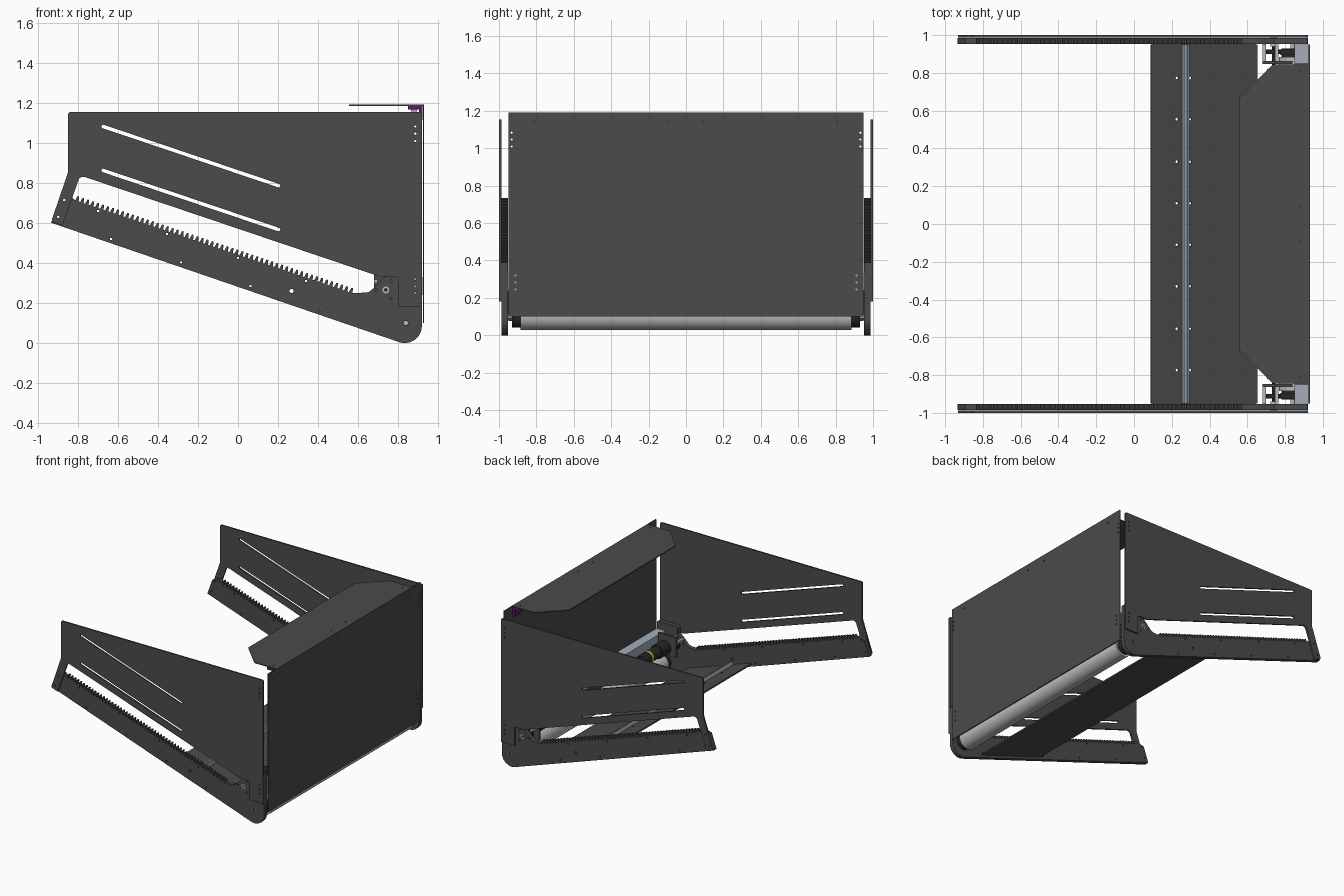
import bpy, bmesh, math
from mathutils import Matrix, Vector

if "Cube" in bpy.data.objects:
    bpy.data.objects.remove(bpy.data.objects["Cube"])


def material(name, c):
    m = bpy.data.materials.new(name)
    m.diffuse_color = (*c, 1)
    m.use_nodes = True
    m.node_tree.nodes["Principled BSDF"].inputs["Base Color"].default_value = m.diffuse_color
    return m


DARK = material("dark_sheet", (0.07, 0.07, 0.07))
BLACK = material("black", (0.02, 0.02, 0.02))
STEEL = material("blue_steel", (0.36, 0.42, 0.48))
LIGHT = material("light_metal", (0.5, 0.5, 0.5))
PURPLE = material("purple", (0.12, 0.01, 0.13))
YELLOW = material("yellow", (0.6, 0.5, 0.05))

XZ = Matrix(((1, 0, 0), (0, 0, -1), (0, 1, 0))).to_4x4()
YZ = Matrix(((0, 0, 1), (1, 0, 0), (0, 1, 0))).to_4x4()


def rounded(points):
    """Fillet every (x, y, r) corner; (x, y) corners stay sharp."""
    out = []
    n = len(points)
    for i, p in enumerate(points):
        c = Vector(p[:2])
        if len(p) < 3:
            out.append(c)
            continue
        a = (Vector(points[i - 1][:2]) - c).normalized()
        b = (Vector(points[(i + 1) % n][:2]) - c).normalized()
        half = a.angle(b) / 2
        mid = c + (a + b).normalized() * p[2] / math.sin(half)
        d = p[2] / math.tan(half)
        s, e = c + a * d - mid, c + b * d - mid
        for k in range(9):
            t = k / 8
            v = s.lerp(e, t)
            out.append(mid + v.normalized() * p[2])
    return out


def circle(x, y, r=0.006, n=14):
    return [(x + r * math.cos(2 * math.pi * k / n), y + r * math.sin(2 * math.pi * k / n)) for k in range(n)]


def slot(x0, y0, x1, y1, r):
    a = math.atan2(y1 - y0, x1 - x0)
    arc = lambda x, y, s: [(x + r * math.cos(s + math.pi * k / 8), y + r * math.sin(s + math.pi * k / 8)) for k in range(9)]
    return arc(x1, y1, a - math.pi / 2) + arc(x0, y0, a + math.pi / 2)


def plate(name, outline, holes, thick, matrix, mat=DARK):
    """Flat sheet with holes, from a filled 2D curve."""
    cu = bpy.data.curves.new(name, 'CURVE')
    cu.dimensions, cu.fill_mode, cu.extrude = '2D', 'BOTH', thick / 2
    for loop in [outline] + holes:
        sp = cu.splines.new('POLY')
        sp.points.add(len(loop) - 1)
        for q, v in zip(sp.points, loop):
            q.co = (v[0], v[1], 0, 1)
        sp.use_cyclic_u = True
    tmp = bpy.data.objects.new(name + "_curve", cu)
    bpy.context.collection.objects.link(tmp)
    dg = bpy.context.evaluated_depsgraph_get()
    me = bpy.data.meshes.new_from_object(tmp.evaluated_get(dg))
    bpy.data.objects.remove(tmp)
    bm = bmesh.new()
    bm.from_mesh(me)
    bmesh.ops.remove_doubles(bm, verts=bm.verts, dist=1e-5)
    bmesh.ops.recalc_face_normals(bm, faces=bm.faces)
    for f in bm.faces:
        f.smooth = False
    bm.to_mesh(me)
    bm.free()
    me.materials.clear()
    me.materials.append(mat)
    ob = bpy.data.objects.new(name, me)
    ob.matrix_world = matrix
    bpy.context.collection.objects.link(ob)
    return ob


def box(name, lo, hi, mat):
    lo, hi = Vector(lo), Vector(hi)
    bpy.ops.mesh.primitive_cube_add(size=1, location=(lo + hi) / 2)
    ob = bpy.context.object
    ob.name, ob.scale = name, [abs(v) for v in hi - lo]
    ob.data.materials.append(mat)
    return ob


def rod(name, x, z, y0, y1, r, mat, n=32):
    bpy.ops.mesh.primitive_cylinder_add(vertices=n, radius=r, depth=abs(y1 - y0),
                                        location=(x, (y0 + y1) / 2, z), rotation=(math.pi / 2, 0, 0))
    ob = bpy.context.object
    ob.name = name
    ob.data.materials.append(mat)
    bpy.ops.object.shade_smooth_by_angle()
    return ob


# Side wall profile with two slanted slots
wall = rounded([(-0.85, 1.155, 0.012), (0.92, 1.155, 0.012), (0.92, 0.18), (0.80, 0.18), (0.80, 0.33, 0.012),
                (0.715, 0.33), (-0.79, 0.838, 0.025), (-0.878, 0.588), (-0.935, 0.607, 0.012), (-0.85, 0.855, 0.04)])
end_holes = [circle(-0.87, 0.715), circle(-0.9, 0.63)]
wall_holes = [slot(-0.675, 1.083, 0.203, 0.787, 0.009), slot(-0.675, 0.863, 0.203, 0.567, 0.009)] + end_holes
wall_holes += [circle(0.887, z) for z in (0.25, 0.283, 0.32, 1.01, 1.047, 1.083)]

# Toothed rack profile
rack = rounded([(-0.935, 0.601), (0.92, -0.035, 0.085), (0.92, 0.39, 0.01), (0.74, 0.39, 0.01),
                (0.74, 0.335), (0.655, 0.252, 0.05), (0.585, 0.25)])
start, end, count = Vector((0.575, 0.248)), Vector((-0.82, 0.715)), 56
up = Vector((0.317, 0.948)) * 0.024
for i in range(count):
    for t, h in ((0.1, 0), (0.28, 1), (0.62, 1), (0.8, 0)):
        rack.append(start.lerp(end, (i + t) / count) + up * h)
rack += [Vector((-0.835, 0.735)), Vector((-0.893, 0.72))]
rack_holes = end_holes + [circle(*p) for p in (
    (-0.7, 0.66), (-0.635, 0.52), (-0.355, 0.545), (-0.285, 0.402), (0, 0.425), (0.063, 0.285), (0.34, 0.31),
    (0.41, 0.166), (0.69, 0.265), (0.765, 0.222), (0.765, 0.31))] + [circle(0.268, 0.26, 0.01), circle(0.84, 0.1, 0.011)]
rack_holes += [circle(0.887, z) for z in (0.25, 0.283, 0.32)]

for s, side in ((-1, "front"), (1, "back")):
    plate(side + "_side_wall", wall, wall_holes, 0.013, Matrix.Translation((0, s * 0.9935, 0)) @ XZ)
    plate(side + "_toothed_rack", rack, rack_holes, 0.033, Matrix.Translation((0, s * 0.9695, 0)) @ XZ)

    # Drive bearing, shaft, gear and motor
    rod(side + "_bearing", 0.74, 0.265, s * 0.94, s * 0.988, 0.017, LIGHT)
    rod(side + "_shaft", 0.74, 0.265, s * 0.8, s * 0.99, 0.009, BLACK, 16)
    rod(side + "_drive_gear", 0.74, 0.265, s * 0.9, s * 0.925, 0.04, BLACK, 20)
    rod(side + "_gearbox", 0.76, 0.275, s * 0.72, s * 0.82, 0.055, BLACK)
    rod(side + "_motor", 0.76, 0.275, s * 0.52, s * 0.72, 0.045, BLACK)
    rod(side + "_motor_band", 0.76, 0.275, s * 0.6, s * 0.62, 0.047, YELLOW)
    box(side + "_motor_mount", (0.68, s * 0.848, 0.2), (0.84, s * 0.862, 0.36), DARK)
    for x in (0.69, 0.755):
        box(side + "_mount_spacer", (x - 0.009, s * 0.862, 0.3), (x + 0.009, s * 0.953, 0.318), LIGHT)
    box(side + "_sensor", (0.775, s * 0.895, 0.25), (0.85, s * 0.925, 0.28), BLACK)

    # Roller end bearings
    rod(side + "_roller_bearing", 0.84, 0.1, s * 0.885, s * 0.93, 0.058, BLACK)
    rod(side + "_roller_axle", 0.84, 0.1, s * 0.93, s * 0.975, 0.012, LIGHT, 16)

    # Brackets under the top shelf
    for y in (0.09, 0.81):
        box(side + "_shelf_bracket_top", (0.85, s * (y - 0.04), 1.167), (0.924, s * (y + 0.04), 1.187), PURPLE)
        box(side + "_shelf_bracket_leg", (0.905, s * (y - 0.04), 1.115), (0.924, s * (y + 0.04), 1.17), PURPLE)
        box(side + "_bracket_nut", (0.866, s * (y - 0.012), 1.157), (0.895, s * (y + 0.012), 1.168), STEEL)

# Rear panel
panel_holes = [circle(s * y, z) for s in (-1, 1) for y, z in (
    (0.81, 1.142), (0.09, 1.142), (0.932, 1.01), (0.932, 1.047), (0.932, 1.083), (0.912, 0.245), (0.912, 0.283), (0.912, 0.32))]
plate("rear_panel", [(-0.95, 0.1), (0.95, 0.1), (0.95, 1.192), (-0.95, 1.192)], panel_holes, 0.007,
      Matrix.Translation((0.9285, 0, 0)) @ YZ)

# Top shelf with clipped corners
plate("top_shelf", [(0.556, -0.665), (0.735, -0.845), (0.93, -0.845), (0.93, 0.845), (0.735, 0.845), (0.556, 0.665)],
      [circle(0.88, y) for y in (-0.81, -0.09, 0.09, 0.81)], 0.007, Matrix.Translation((0, 0, 1.1885)))

# Tilted floor tray and its centre rail
tilt = Matrix.Translation((0.37, 0, 0.178)) @ Matrix.Rotation(math.radians(18.8), 4, 'Y')
floor_holes = [circle(x, s * y, 0.008) for x in (-0.152, -0.078) for s in (-1, 1) for y in (0.11, 0.33, 0.555, 0.773)]
plate("floor_tray", rounded([(-0.298, -0.952, 0.01), (0.298, -0.952, 0.01), (0.298, 0.952, 0.01), (-0.298, 0.952, 0.01)]),
      floor_holes, 0.01, tilt)
channel = [(-0.018, 0), (0.018, 0), (0.018, 0.026), (0.008, 0.026), (0.008, 0.008), (-0.008, 0.008), (-0.008, 0.026), (-0.018, 0.026)]
plate("floor_rail", channel, [], 1.9, tilt @ Matrix.Translation((-0.108, 0, 0.005)) @ XZ, STEEL)

# Rear cross beam and bottom roller
box("cross_beam", (0.85, -0.952, 0.24), (0.924, 0.952, 0.33), STEEL)
rod("bottom_roller", 0.84, 0.1, -0.885, 0.885, 0.073, LIGHT, 48)
